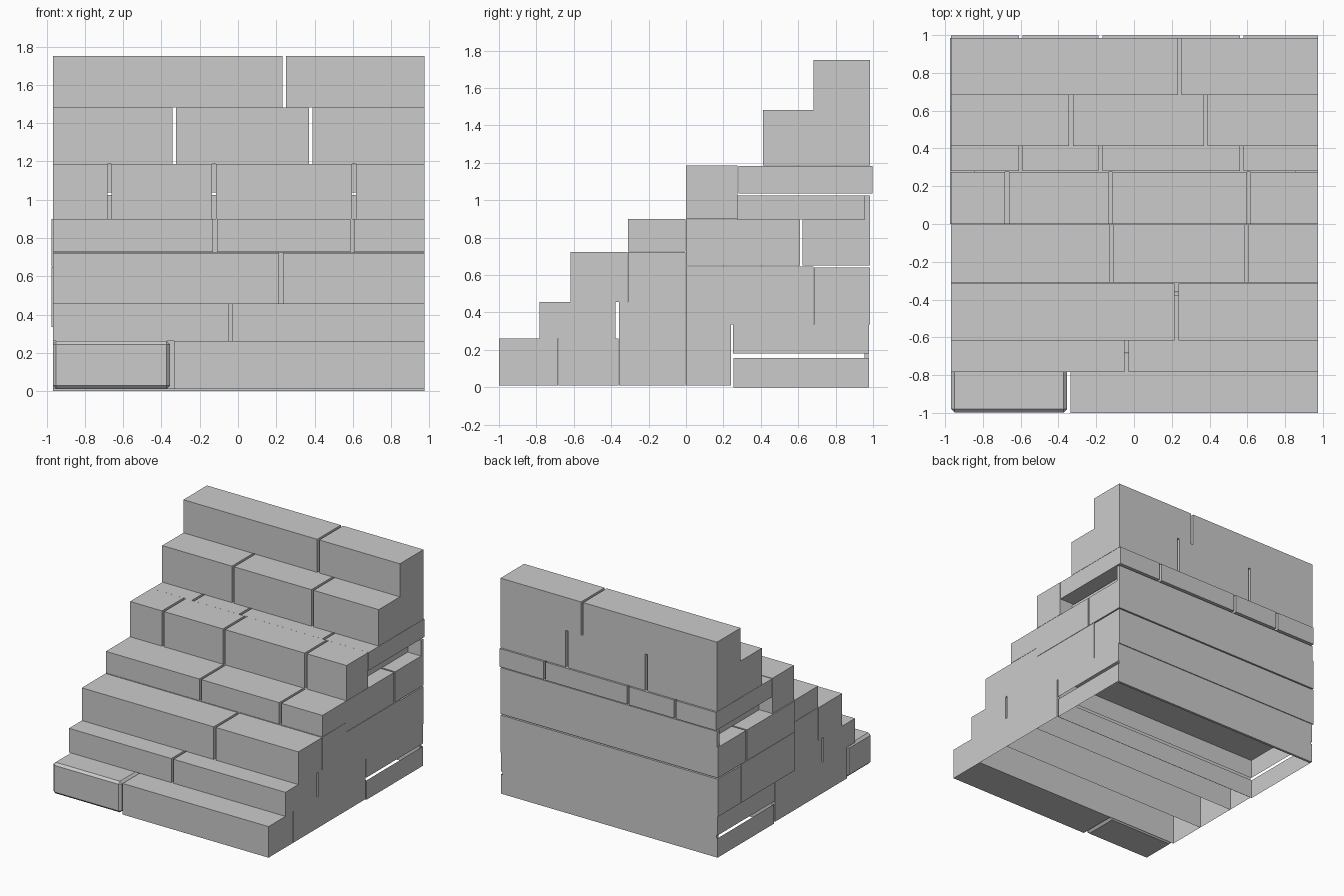
import bpy, bmesh

if "Cube" in bpy.data.objects:
    bpy.data.objects.remove(bpy.data.objects["Cube"])

L, R = -0.968, 0.974   # side limits of the staircase
GAP = 0.02             # joint width between stones


def block(name, x0, x1, y0, y1, z0, z1, drop=(), chamfer=0.0):
    """Box between limits; drop lists faces to leave open ('bottom', 'top')."""
    bm = bmesh.new()
    bmesh.ops.create_cube(bm, size=1)
    for v in bm.verts:
        v.co.x = x1 if v.co.x > 0 else x0
        v.co.y = y1 if v.co.y > 0 else y0
        v.co.z = z1 if v.co.z > 0 else z0
    bm.normal_update()
    gone = [f for f in bm.faces
            if ('bottom' in drop and f.normal.z < -0.5) or ('top' in drop and f.normal.z > 0.5)]
    bmesh.ops.delete(bm, geom=gone, context='FACES_ONLY')
    if chamfer:
        bmesh.ops.bevel(bm, geom=bm.edges[:], offset=chamfer, segments=1, affect='EDGES')
    me = bpy.data.meshes.new(name)
    bm.to_mesh(me)
    bm.free()
    ob = bpy.data.objects.new(name, me)
    bpy.context.collection.objects.link(ob)
    return ob


def course(name, splits, y0, y1, z0, z1, x0=L, x1=R, gap=GAP):
    """Row of stones across x, parted at the given joints."""
    edges = [x0] + [e for s in splits for e in (s - gap / 2, s + gap / 2)] + [x1]
    for i in range(0, len(edges), 2):
        block(f"{name}_stone_{i // 2 + 1}", edges[i], edges[i + 1], y0, y1, z0, z1)


# Bottom step: worn, chamfered left stone and a long right stone
block("step_1_worn_stone", L, -0.355, -0.998, -0.69, 0.01, 0.262, chamfer=0.018)
block("step_1_long_stone", -0.335, R, -1.0, -0.685, 0.01, 0.262)

# Visible treads: joints, front, back, bottom, top
steps = [
    ("step_2", [-0.04], -0.783, -0.378, 0.262, 0.457),
    ("step_3", [0.225], -0.618, -0.314, 0.457, 0.722),
    ("step_4", [-0.12, 0.597], -0.31, -0.003, 0.726, 0.9),
    ("step_5", [-0.672, -0.125, 0.607], 0.0, 0.276, 0.9, 1.186),
    ("step_6", [-0.333, 0.38], 0.412, 0.985, 1.186, 1.482),
    ("step_7", [0.242], 0.683, 0.985, 1.482, 1.75),
]
for s in steps:
    course(*s)

# Hollow foundation blocks, open underneath
for i, (y0, y1, z1) in enumerate([(-0.683, -0.362, 0.262), (-0.359, -0.003, 0.457),
                                  (0.0, 0.24, 0.335)]):
    block(f"foundation_{i + 1}", L, R, y0, y1, 0.01, z1, drop=('bottom',))
block("core_under_step_4", L, R, -0.31, -0.003, 0.457, 0.724)

# Hollow rear base with a slot on both sides
block("rear_base_lower", L, R, 0.255, 0.978, 0.0, 0.157, drop=('bottom', 'top'))
block("rear_base_upper", L, R, 0.25, 0.978, 0.18, 0.335, drop=('bottom',))
block("rear_base_back", L + 0.01, R - 0.01, 0.955, 0.975, 0.0, 0.33)

# Core courses behind the treads
block("core_low_front", L - 0.007, R, 0.0, 0.682, 0.335, 0.647)
block("core_low_back", L - 0.007, R, 0.685, 0.985, 0.335, 0.64)
block("core_mid_front", L - 0.007, R, 0.0, 0.61, 0.65, 0.898)
block("core_mid_back", L - 0.007, R, 0.623, 0.985, 0.65, 0.898)

# Recessed layer beneath the overhanging upper course
block("recessed_layer", L + 0.12, R - 0.12, 0.276, 0.96, 0.898, 1.025)
block("recessed_layer_back", L, R, 0.955, 0.985, 0.898, 1.025)
course("overhang", [-0.6, -0.178, 0.57], 0.28, 0.997, 1.037, 1.184)
